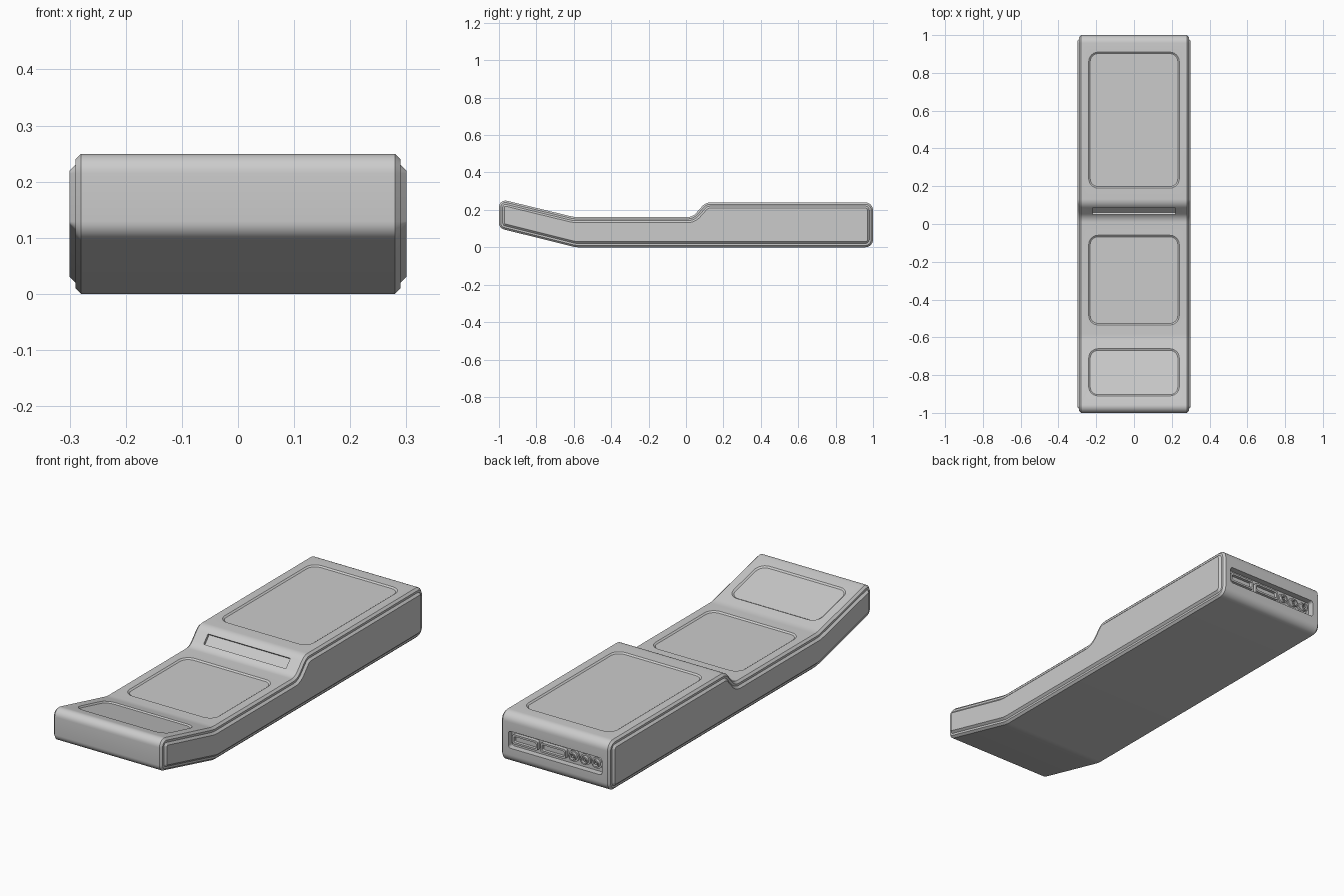
import bpy, bmesh
from math import pi, sin, cos, atan2
from mathutils import Vector, Matrix

if "Cube" in bpy.data.objects:
    bpy.data.objects.remove(bpy.data.objects["Cube"])


def loft(name, rings):
    """Closed solid skinned through matching rings of 3D points."""
    bm = bmesh.new()
    vr = [[bm.verts.new(p) for p in ring] for ring in rings]
    for a, b in zip(vr, vr[1:]):
        n = len(a)
        for i in range(n):
            bm.faces.new((a[i], a[(i + 1) % n], b[(i + 1) % n], b[i]))
    bm.faces.new(vr[0][::-1])
    bm.faces.new(vr[-1])
    bmesh.ops.recalc_face_normals(bm, faces=bm.faces)
    mesh = bpy.data.meshes.new(name)
    bm.to_mesh(mesh)
    bm.free()
    ob = bpy.data.objects.new(name, mesh)
    bpy.context.collection.objects.link(ob)
    return ob


def fillet(corners, seg=8):
    """Counter-clockwise (a, b, radius) corners -> (point, outward normal) samples."""
    pts = [Vector(c[:2]) for c in corners]
    out = []
    for i, p in enumerate(pts):
        r = corners[i][2]
        d1 = (p - pts[i - 1]).normalized()
        d2 = (pts[(i + 1) % len(pts)] - p).normalized()
        n1, n2 = Vector((d1.y, -d1.x)), Vector((d2.y, -d2.x))
        turn = atan2(d1.x * d2.y - d1.y * d2.x, d1.dot(d2))
        s = 1 if turn > 0 else -1
        center = p - s * (n1 + n2).normalized() * r / cos(turn / 2)
        a0 = atan2(n1.y, n1.x)
        for k in range(seg + 1):
            a = a0 + turn * k / seg
            n = Vector((cos(a), sin(a)))
            out.append((center + s * r * n, n))
    return out


def rounded(name, frame, sections):
    """Loft of rounded rectangles (width, height, radius, depth) in a local frame."""
    rings = []
    for w, h, r, z in sections:
        x, y = w / 2, h / 2
        box = fillet([(-x, -y, r), (x, -y, r), (x, y, r), (-x, y, r)], 6)
        rings.append([frame @ Vector((p.x, p.y, z)) for p, n in box])
    return loft(name, rings)


def frame(x, y, z, tilt):
    return Matrix.Translation((x, y, z)) @ Matrix.Rotation(tilt, 4, 'X')


def smooth(ob):
    bpy.ops.object.select_all(action='DESELECT')
    ob.select_set(True)
    bpy.context.view_layer.objects.active = ob
    bpy.ops.object.shade_smooth_by_angle(angle=0.5)


# Body: side profile swept across x with chamfered edges and raised side panels
profile = fillet([(-1, 0.102, 0.035), (-0.59, 0, 0.15), (1, 0, 0.042), (1, 0.24, 0.042),
                  (0.105, 0.24, 0.06), (0.035, 0.162, 0.06), (-0.6, 0.162, 0.15),
                  (-1, 0.259, 0.035)])
steps = [(0.28, 0), (0.29, 0.01), (0.29, 0.02), (0.30, 0.03)]
stations = [(-x, d) for x, d in reversed(steps)] + steps
body = loft("body", [[(x, *(p - d * n)) for p, n in profile] for x, d in stations])

# Shallow inset panels on the top, each following its slope
slope = atan2(-0.097, 0.4)
ramp = atan2(0.078, 0.07)
cutters = []
for y, z, length, tilt in [(0.55, 0.24, 0.72, 0), (-0.297, 0.162, 0.475, 0),
                           (-0.785, 0.162 + 0.185 * 0.097 / 0.4, 0.257, slope)]:
    cutters.append(rounded("panel_cutter", frame(0, y, z, tilt), [
        (0.464, length - 0.016, 0.042, -0.006),
        (0.48, length, 0.05, 0), (0.48, length, 0.05, 0.03)]))

# Slot in the ramp
cutters.append(rounded("slot_cutter", frame(0, 0.068, 0.162 + 0.033 * 0.078 / 0.07, ramp), [
    (0.44, 0.05, 0.002, -0.012), (0.44, 0.05, 0.002, 0.03)]))

# Connector bay in the back
cutters.append(rounded("bay_cutter", frame(0, 1, 0.115, -pi / 2), [
    (0.50, 0.082, 0.012, -0.03), (0.50, 0.082, 0.012, 0.03)]))

for cutter in cutters:
    cutter.hide_render = True
    mod = body.modifiers.new("cut", 'BOOLEAN')
    mod.operation = 'DIFFERENCE'
    mod.solver = 'EXACT'
    mod.object = cutter
dg = bpy.context.evaluated_depsgraph_get()
cut_mesh = bpy.data.meshes.new_from_object(body.evaluated_get(dg))
body.modifiers.clear()
body.data = cut_mesh
for cutter in cutters:
    bpy.data.objects.remove(cutter)
smooth(body)

# Two wide sockets with raised rims
for i, x in enumerate((0.17, 0.02)):
    smooth(rounded(f"wide_socket_{i + 1}", frame(x, 0.97, 0.115, -pi / 2), [
        (0.135, 0.046, 0.010, -0.004), (0.135, 0.046, 0.010, 0.018),
        (0.117, 0.028, 0.006, 0.018), (0.117, 0.028, 0.006, 0.003)]))

# Three round jacks: ring plus centre pin
for i, x in enumerate((-0.085, -0.147, -0.209)):
    f = frame(x, 0.97, 0.115, -pi / 2)
    tube = [(0.027, -0.004), (0.027, 0.008), (0.019, 0.008), (0.019, 0.022),
            (0.013, 0.022), (0.013, 0.003)]
    smooth(rounded(f"jack_ring_{i + 1}", f, [(2 * r, 2 * r, r * 0.999, z) for r, z in tube]))
    pin = [(0.006, 0.0), (0.006, 0.018)]
    smooth(rounded(f"jack_pin_{i + 1}", f, [(2 * r, 2 * r, r * 0.999, z) for r, z in pin]))
